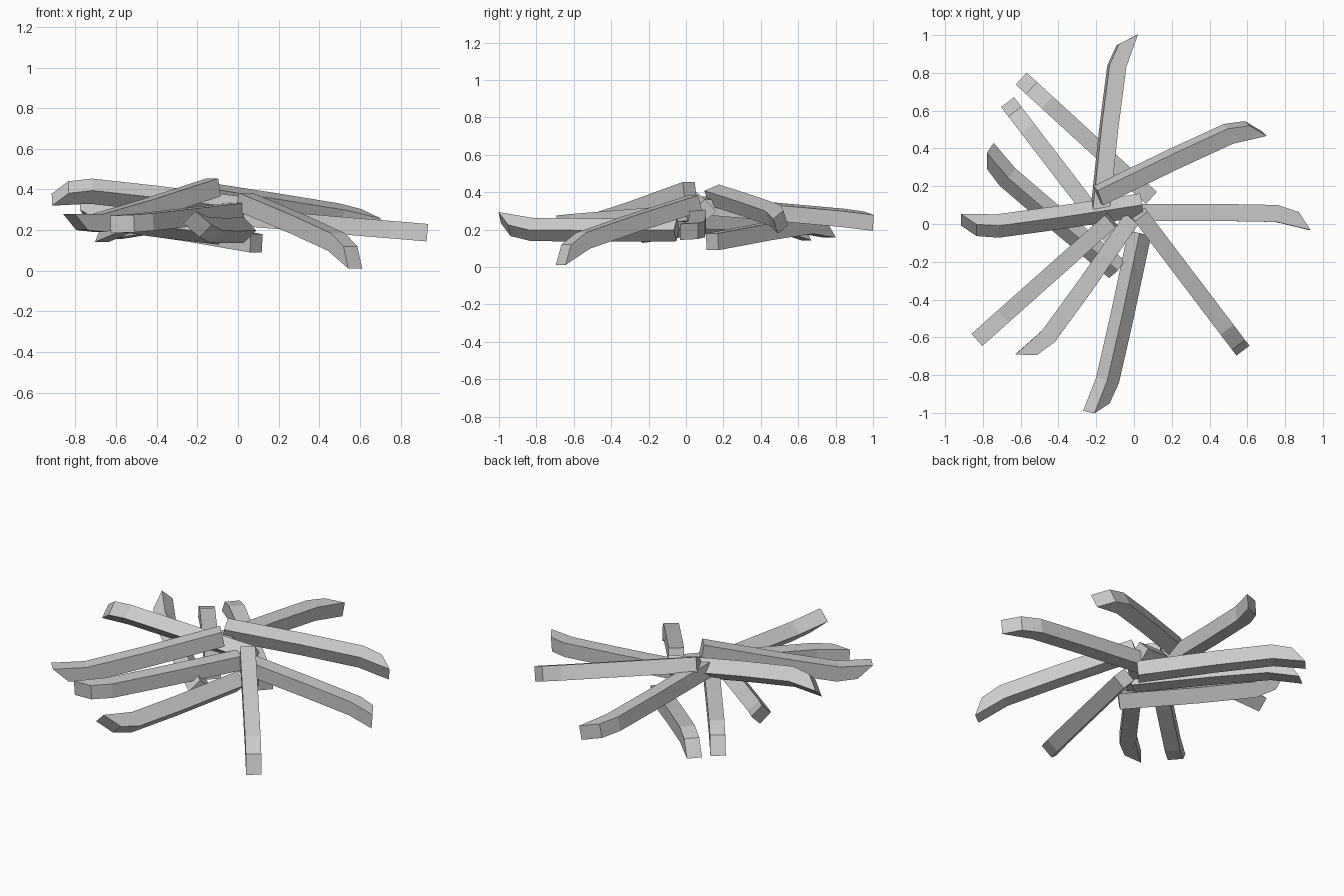
import bpy, bmesh
from mathutils import Vector

cube = bpy.data.objects.get("Cube")
if cube:
    bpy.data.objects.remove(cube, do_unlink=True)

# One plain grey for every stick
grey = bpy.data.materials.new("plain_grey")
grey.use_nodes = True
grey.diffuse_color = (0.6, 0.6, 0.6, 1)
grey.node_tree.nodes["Principled BSDF"].inputs["Base Color"].default_value = (0.6, 0.6, 0.6, 1)

# Side profile: (along, across) of the outer and inner edge at each ring
PROFILE = [((0, -.045), (0, .045)),
           ((.45, -.055), (.45, .035)),
           ((.78, -.055), (.78, .035)),
           ((.895, -.02), (.965, .075))]
HALF_WIDTH = .043


def stick(name, start, end, bend):
    """Four-sided stick from start to end, its tip turned toward bend."""
    start, end, bend = Vector(start), Vector(end), Vector(bend)
    along = (end - start).normalized()
    across = (bend - along * bend.dot(along)).normalized()
    reach = end - across * .028 - start
    stretch = reach.length / .93
    along = reach.normalized()
    side = along.cross(across).normalized()

    bm = bmesh.new()
    rings = []
    for outer, inner in PROFILE:
        ring = []
        for (u, v), s in ((outer, -1), (outer, 1), (inner, 1), (inner, -1)):
            p = start + along * u * stretch + across * v + side * s * HALF_WIDTH
            ring.append(bm.verts.new(p))
        rings.append(ring)
    for a, b in zip(rings, rings[1:]):
        for i in range(4):
            j = (i + 1) % 4
            bm.faces.new((a[i], a[j], b[j], b[i]))
    bm.faces.new(rings[0])
    bm.faces.new(rings[-1])
    bmesh.ops.recalc_face_normals(bm, faces=bm.faces)
    mesh = bpy.data.meshes.new(name)
    bm.to_mesh(mesh)
    bm.free()
    mesh.materials.append(grey)
    obj = bpy.data.objects.new(name, mesh)
    bpy.context.collection.objects.link(obj)


# Sticks fanned round the pile: start, end, direction the tip bends
stick("back_stick", (-.18, .07, .33), (-.035, .975, .245), (1, 0, -.15))
stick("back_left_stick", (-.19, .15, .385), (.645, .505, .24), (.3, -1, -.4))
stick("left_stick", (-.01, .06, .265), (.9, .015, .19), (0, -1, 0))
stick("front_left_stick", (.03, .05, .34), (.565, -.655, .065), (0, 0, -1))
stick("front_stick", (.03, -.05, .2), (-.2, -.97, .23), (-1, 0, 1))
stick("front_right_low_stick", (-.01, .03, .29), (-.57, -.69, .23), (-.79, .61, 0))
stick("front_right_high_stick", (-.12, .02, .41), (-.8, -.585, .24), (0, 0, 1))
stick("right_stick", (.04, .1, .3), (-.875, -.005, .38), (0, .7, -.75))
stick("right_low_stick", (-.09, -.24, .19), (-.76, .36, .31), (.4, .5, .7))
stick("back_right_stick", (-.09, -.11, .25), (-.65, .62, .19), (0, 0, -1))
stick("back_right_low_stick", (.09, .14, .135), (-.57, .745, .2), (0, 0, -1))
